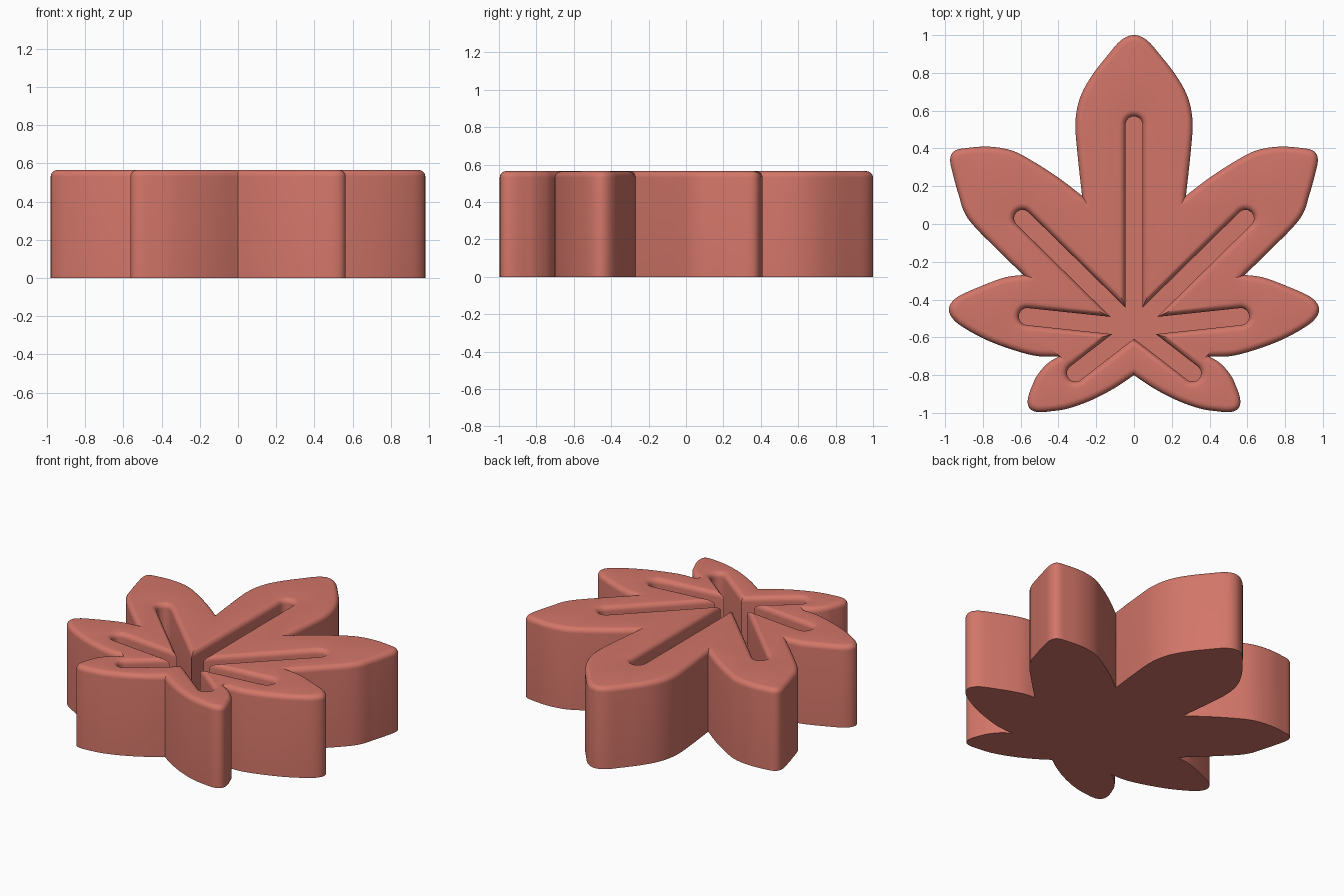
import bpy, bmesh, math
from mathutils import Vector as V

if "Cube" in bpy.data.objects:
    bpy.data.objects.remove(bpy.data.objects["Cube"])

HEIGHT, FLOOR, ROUND, SLOT = 0.565, 0.25, 0.035, 0.045

# Right half of the leaf outline: each side curve, with the control point of the rounded tip
# that follows it (None where the side ends in a sharp notch)
TOP_TIP = V((0, 1.07))
SIDES = [
    ([(.11, .93), (.22, .79), (.285, .67), (.31, .54), (.30, .38), (.275, .15)], None),
    ([(.275, .15), (.40, .245), (.54, .335), (.65, .39), (.78, .41), (.92, .398)], (.99, .387)),
    ([(.968, .30), (.93, .16), (.88, .03), (.73, -.13), (.585, -.27)], None),
    ([(.585, -.27), (.68, -.282), (.80, -.325), (.93, -.383)], (1.03, -.45)),
    ([(.93, -.53), (.80, -.605), (.66, -.66), (.52, -.698), (.40, -.702)], None),
    ([(.40, -.702), (.46, -.74), (.515, -.805), (.545, -.87)], (.605, -1.01)),
    ([(.47, -.995), (.35, -.977), (.22, -.93), (.10, -.867), (0, -.80)], None),
]
HUB = V((0, -.55))
SLOT_ENDS = [(0, .525), (.59, .03), (.565, -.49), (.31, -.79),
             (-.31, -.79), (-.565, -.49), (-.59, .03)]


def spline(pts, before, after, n=6):
    """Smooth curve through the points."""
    p = [before or pts[0]] + pts + [after or pts[-1]]
    out = []
    for i in range(1, len(p) - 2):
        a, b, c, d = p[i - 1:i + 3]
        for k in range(n):
            t = k / n
            out.append(.5 * (2 * b + (c - a) * t + (2 * a - 5 * b + 4 * c - d) * t * t
                             + (3 * b - a - 3 * c + d) * t ** 3))
    return out


def tip(a, c, b, t0=0.0, n=10):
    """Rounded tip from a to b, steered by c."""
    ts = [t0 + (1 - t0) * k / n for k in range(n)]
    return [a * (1 - t) ** 2 + c * 2 * t * (1 - t) + b * t * t for t in ts]


def leaf_outline():
    first = V(SIDES[0][0][0])
    half = tip(V((-first.x, first.y)), TOP_TIP, first, 0.5)
    before = TOP_TIP
    for i, (pts, ctrl) in enumerate(SIDES):
        pts = [V(p) for p in pts]
        after = V(ctrl) if ctrl else None
        half += spline(pts, before, after)
        if after:
            half += tip(pts[-1], after, V(SIDES[i + 1][0][0]))
        before = after
    half.append(V(SIDES[-1][0][-1]))
    return half + [V((-p.x, p.y)) for p in reversed(half[1:-1])]


def vein_outline():
    out = []
    for i, e in enumerate(SLOT_ENDS):
        e = V(e)
        nxt = V(SLOT_ENDS[(i + 1) % len(SLOT_ENDS)])
        d, d2 = (e - HUB).normalized(), (nxt - HUB).normalized()
        left = V((-d.y, d.x))
        for k in range(13):
            a = math.pi * k / 12
            out.append(e + SLOT * (left * math.cos(a) + d * math.sin(a)))
        left2 = V((-d2.y, d2.x))
        out.append(HUB + SLOT * (left2 - left) / (1 - left.dot(left2)))
    return out


def offset(loop, dist):
    """Mitred offset to the left of the path."""
    out = []
    for i, p in enumerate(loop):
        a = (p - loop[i - 1]).normalized()
        b = (loop[(i + 1) % len(loop)] - p).normalized()
        n1, n2 = V((-a.y, a.x)), V((-b.y, b.x))
        out.append(p + (n1 + n2) * dist / (1 + n1.dot(n2)))
    return out


def wall(bm, loop, base_z, side):
    """Upright wall with a rounded upper edge, closed flat at its foot; returns the rim edges."""
    levels = [(0, base_z)]
    for k in range(7):
        a = math.pi / 2 * k / 6
        levels.append((ROUND * (1 - math.cos(a)), HEIGHT - ROUND + ROUND * math.sin(a)))
    rings = [[bm.verts.new((p.x, p.y, z)) for p in offset(loop, side * o)] for o, z in levels]
    n = len(loop)
    for r, s in zip(rings, rings[1:]):
        for i in range(n):
            j = (i + 1) % n
            bm.faces.new((r[i], r[j], s[j], s[i]))
    bm.faces.new(rings[0])
    top = rings[-1]
    return [bm.edges.get((top[i], top[(i + 1) % n])) for i in range(n)]


# Leaf body with sunken veins
bm = bmesh.new()
rim = wall(bm, leaf_outline(), 0, -1) + wall(bm, vein_outline(), FLOOR, 1)
bmesh.ops.triangle_fill(bm, edges=rim, use_beauty=True, normal=(0, 0, 1))
bmesh.ops.recalc_face_normals(bm, faces=bm.faces)
mesh = bpy.data.meshes.new("leaf")
bm.to_mesh(mesh)
bm.free()
leaf = bpy.data.objects.new("leaf", mesh)
bpy.context.collection.objects.link(leaf)

# Coral colour
mat = bpy.data.materials.new("coral")
mat.diffuse_color = (0.65, 0.18, 0.14, 1)
mat.use_nodes = True
mat.node_tree.nodes["Principled BSDF"].inputs["Base Color"].default_value = mat.diffuse_color
mesh.materials.append(mat)

bpy.context.view_layer.objects.active = leaf
leaf.select_set(True)
bpy.ops.object.shade_smooth_by_angle(angle=math.radians(30))
